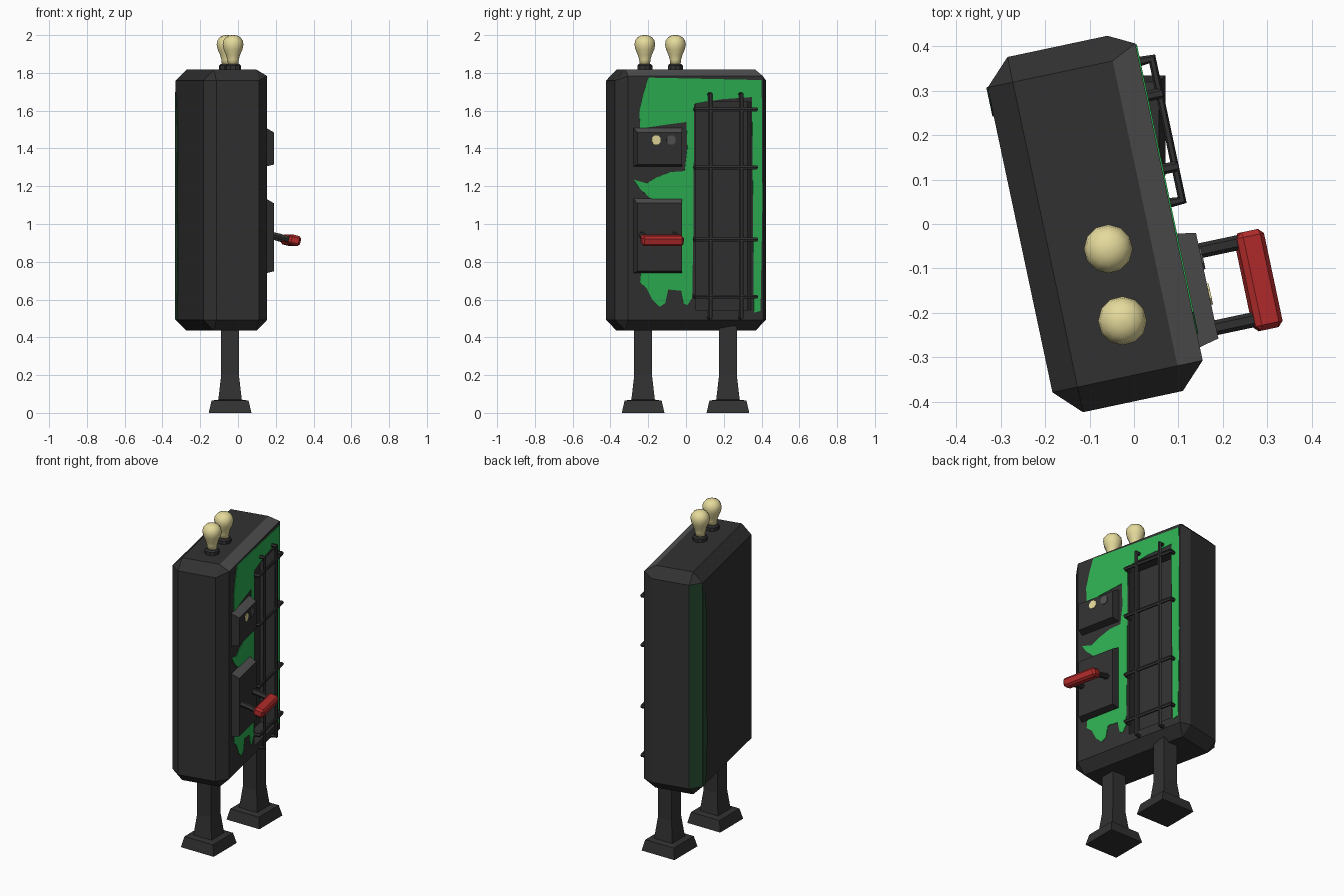
import bpy, bmesh, math
from mathutils import Matrix, Vector

if "Cube" in bpy.data.objects:
    bpy.data.objects.remove(bpy.data.objects["Cube"])

# Cabinet frame: turned 12 degrees, its panel face looks along local +x
TURN = Matrix.Translation((-0.0875, 0, 0)) @ Matrix.Rotation(math.radians(12), 4, 'Z')
WORLD = Matrix.Identity(4)


def material(name, rgb):
    m = bpy.data.materials.new(name)
    m.diffuse_color = (*rgb, 1)
    m.use_nodes = True
    m.node_tree.nodes["Principled BSDF"].inputs["Base Color"].default_value = m.diffuse_color
    return m


DARK = material("dark_metal", (0.031, 0.031, 0.031))
WORN = material("worn_grey", (0.085, 0.085, 0.085))
GREEN = material("green_paint", (0.026, 0.43, 0.083))
MOSS = material("faded_green", (0.02, 0.065, 0.03))
RED = material("red_grip", (0.46, 0.025, 0.025))
BULB = material("bulb_yellow", (0.78, 0.70, 0.33))


def add(name, bm, mats, frame=TURN):
    bmesh.ops.recalc_face_normals(bm, faces=bm.faces)
    me = bpy.data.meshes.new(name)
    bm.to_mesh(me)
    bm.free()
    for m in mats:
        me.materials.append(m)
    ob = bpy.data.objects.new(name, me)
    bpy.context.collection.objects.link(ob)
    ob.matrix_world = frame
    return ob


def box(lo, hi, bevel=0):
    bm = bmesh.new()
    lo, hi = Vector(lo), Vector(hi)
    bmesh.ops.create_cube(bm, size=1, matrix=Matrix.Translation((lo + hi) / 2) @ Matrix.Diagonal((*(hi - lo), 1)))
    if bevel:
        bmesh.ops.bevel(bm, geom=bm.edges[:], offset=bevel, segments=1, affect='EDGES', profile=0.5)
    return bm


def lathe(name, rings, sides, mat, frame, at=(0, 0), turn=0.0, smooth=False):
    """Stack of (radius, z) rings."""
    bm = bmesh.new()
    loops = []
    for r, z in rings:
        loops.append([bm.verts.new((at[0] + r * math.cos(turn + 2 * math.pi * i / sides),
                                    at[1] + r * math.sin(turn + 2 * math.pi * i / sides), z)) for i in range(sides)])
    for a, b in zip(loops, loops[1:]):
        for i in range(sides):
            j = (i + 1) % sides
            bm.faces.new((a[i], a[j], b[j], b[i]))
    bm.faces.new(loops[0][::-1])
    bm.faces.new(loops[-1])
    for f in bm.faces:
        f.smooth = smooth
    return add(name, bm, [mat], frame)


def plate(name, outline, x0, x1, mat):
    """Outline in (y, z), extruded between two local x values."""
    bm = bmesh.new()
    face = bm.faces.new([bm.verts.new((x0, y, z)) for y, z in outline])
    ext = bmesh.ops.extrude_face_region(bm, geom=[face])
    for v in ext["geom"]:
        if isinstance(v, bmesh.types.BMVert):
            v.co.x = x1
    bmesh.ops.triangulate(bm, faces=[f for f in bm.faces if len(f.verts) > 4])
    return add(name, bm, [mat])


def rod(name, points, radius, mat):
    cu = bpy.data.curves.new(name, 'CURVE')
    cu.dimensions = '3D'
    cu.bevel_depth, cu.bevel_resolution, cu.use_fill_caps = radius, 1, True
    sp = cu.splines.new('POLY')
    sp.points.add(len(points) - 1)
    for p, c in zip(sp.points, points):
        p.co = (*c, 1)
    tmp = bpy.data.objects.new(name, cu)
    me = bpy.data.meshes.new_from_object(tmp)
    bpy.data.objects.remove(tmp)
    for p in me.polygons:
        p.use_smooth = False
    me.materials.clear()
    me.materials.append(mat)
    ob = bpy.data.objects.new(name, me)
    bpy.context.collection.objects.link(ob)
    ob.matrix_world = TURN


# Cabinet body with chamfered edges; chamfers are tighter round the panel's top and far side
F, BOT, TOP = 0.173, 0.435, 1.817
bm = box((-F, -0.409, BOT), (F, 0.409, TOP), 0.058)
for v in bm.verts:
    if v.co.x > F - 0.001:
        if v.co.z > 1.2:
            v.co.z += 0.024
        if v.co.y > 0:
            v.co.y += 0.028
bm.normal_update()
for f in bm.faces:
    n = f.normal
    if n.x > 0.3 and n.z > 0.3 and abs(n.y) < 0.3:
        f.material_index = 1      # worn top front edge
    elif n.x < -0.5 and n.y > 0.5 and abs(n.z) < 0.2:
        f.material_index = 2      # faded paint on rear corner
body = add("cabinet_body", bm, [DARK, WORN, MOSS])

# Recess behind the grille
cutter = add("recess_cutter", box((0.08, 0.015, 0.545), (0.3, 0.315, 1.645)), [DARK])
cutter.hide_render = True
cutter.hide_viewport = True
cutter.display_type = 'WIRE'
mod = body.modifiers.new("recess", 'BOOLEAN')
mod.operation, mod.solver, mod.object = 'DIFFERENCE', 'EXACT', cutter

# Ragged paint on the panel face, and the faded strip at the back
plate("panel_paint", [
    (-0.24, 1.775), (0.372, 1.762), (0.376, 1.1), (0.366, 0.54), (0.33, 0.53), (0.325, 1.1),
    (0.32, 1.672), (0.15, 1.66), (0.006, 1.635), (0.003, 1.0), (-0.004, 0.61), (-0.03, 0.57), (-0.05, 0.58),
    (-0.064, 0.647), (-0.134, 0.653), (-0.15, 0.58), (-0.18, 0.562), (-0.22, 0.60), (-0.25, 0.66),
    (-0.286, 0.69), (-0.28, 0.75), (-0.15, 0.85), (-0.15, 1.10), (-0.235, 1.14), (-0.29, 1.19), (-0.32, 1.235),
    (-0.25, 1.215), (-0.20, 1.245), (-0.12, 1.275), (-0.045, 1.28), (-0.03, 1.40), (-0.035, 1.54),
    (-0.15, 1.525), (-0.285, 1.505), (-0.29, 1.60), (-0.265, 1.70)], F - 0.004, F + 0.003, GREEN)
plate("rear_paint", [(0.352, 0.495), (0.352, 1.70), (0.32, 1.68), (0.295, 1.5), (0.305, 1.1), (0.285, 0.8),
                     (0.31, 0.495)], -F - 0.003, -F + 0.003, MOSS)

# Two control boxes with sloped rims
for name, z0, z1 in (("indicator_box", 1.30, 1.52), ("switch_box", 0.735, 1.145)):
    bm = box((F - 0.02, -0.325, z0), (0.218, -0.055, z1))
    for v in bm.verts:
        if v.co.x > 0.2:
            v.co.y += 0.015 if v.co.y < -0.2 else -0.012
            v.co.z += 0.015 if v.co.z < (z0 + z1) / 2 else -0.035
    bm.normal_update()
    for f in bm.faces:
        f.material_index = int(f.normal.z > 0.3)
    add(name, bm, [DARK, WORN])

# Indicator lamps: one lit, one off
for name, y, mat in (("lit_lamp", -0.208, BULB), ("unlit_lamp", -0.127, WORN)):
    frame = TURN @ Matrix.Translation((0.215, y, 1.445)) @ Matrix.Rotation(math.pi / 2, 4, 'Y')
    lathe(name, [(0.026, 0), (0.026, 0.007)], 8, mat, frame, turn=math.pi / 8)

# Lever: two arms and a red grip
for i, y in enumerate((-0.108, -0.285)):
    rod(f"lever_arm_{i}", [(0.20, y, 0.945), (0.25, y, 0.935), (0.325, y, 0.912)], 0.017, DARK)
grip = box((-0.032, -0.113, -0.027), (0.032, 0.113, 0.027), 0.012)
add("lever_grip", grip, [RED],
    TURN @ Matrix.Translation((0.333, -0.2, 0.914)) @ Matrix.Rotation(math.radians(14), 4, 'Y'))

# Grille rods, ends bent back into the panel
for i, z in enumerate((1.607, 1.30, 0.918, 0.615)):
    rod(f"grille_crossbar_{i}", [(0.16, 0.012, z), (0.203, 0.012, z), (0.203, 0.337, z), (0.16, 0.337, z)], 0.012, DARK)
for i, y in enumerate((0.089, 0.257)):
    rod(f"grille_upright_{i}", [(0.16, y, 0.505), (0.203, y, 0.505), (0.203, y, 1.687), (0.16, y, 1.687)], 0.012, DARK)

# Bulbs in their sockets
for i, (x, y) in enumerate(((-0.058, -0.056), (-0.026, -0.218))):
    lathe(f"bulb_socket_{i}", [(0.042, 1.80), (0.042, 1.838), (0.034, 1.847)], 10, DARK, WORLD, (x, y))
    lathe(f"bulb_{i}", [(0.027, 1.84), (0.03, 1.87), (0.037, 1.895), (0.05, 1.925), (0.055, 1.95), (0.051, 1.972),
                        (0.038, 1.989), (0.02, 1.998), (0.004, 2.0)], 12, BULB, WORLD, (x, y), smooth=True)

# Square legs with flared feet
R2 = math.sqrt(2)
for i, y in enumerate((-0.227, 0.222)):
    lathe(f"leg_{i}", [(w * R2, z) for w, z in ((0.113, 0), (0.098, 0.065), (0.062, 0.07), (0.047, 0.2),
                                                (0.047, 0.46))], 4, DARK, WORLD, (-0.042, y), math.pi / 4)
